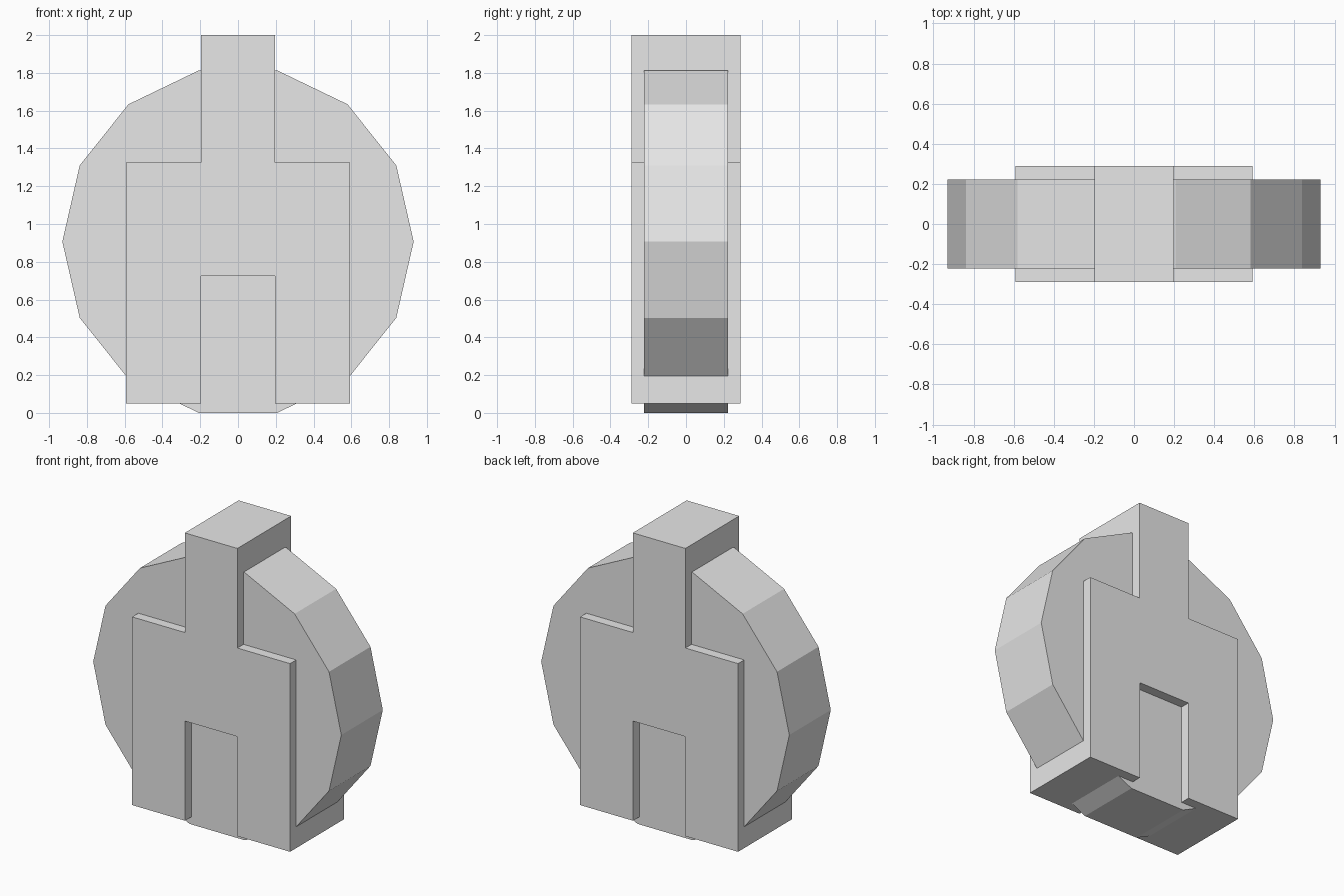
import bpy
import bmesh
import math

cube = bpy.data.objects.get("Cube")
if cube:
    bpy.data.objects.remove(cube, do_unlink=True)

# Single plain grey finish
grey = bpy.data.materials.new("light grey")
grey.use_nodes = True
colour = (0.8, 0.8, 0.8, 1)
grey.diffuse_color = colour
grey.node_tree.nodes["Principled BSDF"].inputs["Base Color"].default_value = colour


def slab(name, outline, half_depth):
    """Extrude an (x, z) outline symmetrically along y."""
    bm = bmesh.new()
    face = bm.faces.new([bm.verts.new((x, -half_depth, z)) for x, z in outline])
    ext = bmesh.ops.extrude_face_region(bm, geom=[face], use_keep_orig=True)
    moved = [v for v in ext["geom"] if isinstance(v, bmesh.types.BMVert)]
    bmesh.ops.translate(bm, verts=moved, vec=(0, 2 * half_depth, 0))
    bmesh.ops.recalc_face_normals(bm, faces=bm.faces)
    mesh = bpy.data.meshes.new(name)
    bm.to_mesh(mesh)
    bm.free()
    mesh.materials.append(grey)
    obj = bpy.data.objects.new(name, mesh)
    bpy.context.collection.objects.link(obj)
    return obj


# Fourteen-sided disc standing on one flat edge
SIDES, RADIUS = 14, 0.93
centre_z = RADIUS * math.cos(math.pi / SIDES)
angles = [2 * math.pi * i / SIDES for i in range(SIDES)]
slab("disc", [(RADIUS * math.cos(a), centre_z + RADIUS * math.sin(a))
              for a in angles], 0.222)

# Blocky figure: head, shoulders and two legs, mirrored across x
half = [(0.197, 2.0), (0.197, 1.325), (0.592, 1.325),
        (0.592, 0.05), (0.195, 0.05), (0.195, 0.725)]
slab("figure", half + [(-x, z) for x, z in reversed(half)], 0.288)
